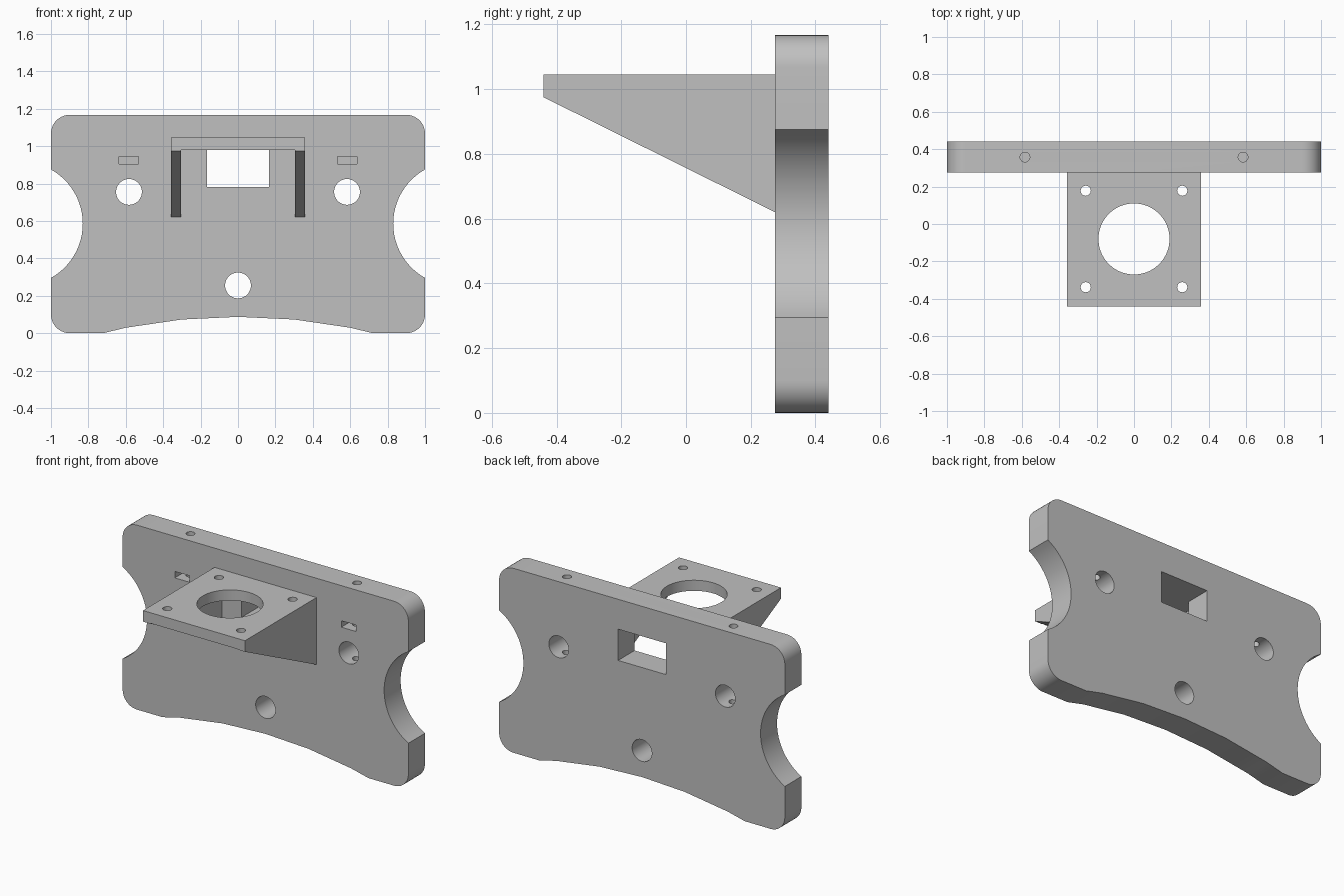
import bpy, bmesh, math
from mathutils import Matrix, Vector

cube = bpy.data.objects.get("Cube")
if cube:
    bpy.data.objects.remove(cube, do_unlink=True)

grey = bpy.data.materials.new("matte grey")
grey.use_nodes = True
colour = (0.53, 0.53, 0.53, 1)
grey.diffuse_color = colour
grey.node_tree.nodes["Principled BSDF"].inputs["Base Color"].default_value = colour


def make_object(name, bm):
    bmesh.ops.recalc_face_normals(bm, faces=bm.faces)
    mesh = bpy.data.meshes.new(name)
    bm.to_mesh(mesh)
    bm.free()
    mesh.materials.append(grey)
    obj = bpy.data.objects.new(name, mesh)
    bpy.context.collection.objects.link(obj)
    return obj


def prism(name, points, offset):
    """Extrude a closed outline of 3D points along an offset."""
    bm = bmesh.new()
    face = bm.faces.new([bm.verts.new(p) for p in points])
    result = bmesh.ops.extrude_face_region(bm, geom=[face])
    verts = [g for g in result["geom"] if isinstance(g, bmesh.types.BMVert)]
    bmesh.ops.translate(bm, verts=verts, vec=offset)
    return make_object(name, bm)


def box(x0, x1, y0, y1, z0, z1):
    base = [(x0, y0, z0), (x1, y0, z0), (x1, y1, z0), (x0, y1, z0)]
    return prism("box_cutter", base, (0, 0, z1 - z0))


def cylinder(start, end, radius, segments=48):
    start, end = Vector(start), Vector(end)
    axis = end - start
    turn = axis.to_track_quat("Z", "Y").to_matrix().to_4x4()
    bm = bmesh.new()
    bmesh.ops.create_cone(bm, cap_ends=True, segments=segments, radius1=radius,
                          radius2=radius, depth=axis.length,
                          matrix=Matrix.Translation((start + end) / 2) @ turn)
    return make_object("round_cutter", bm)


def cut(obj, cutters):
    bpy.context.view_layer.objects.active = obj
    for cutter in cutters:
        mod = obj.modifiers.new("cut", "BOOLEAN")
        mod.operation = "DIFFERENCE"
        mod.solver = "EXACT"
        mod.object = cutter
        bpy.ops.object.modifier_apply(modifier=mod.name)
        bpy.data.objects.remove(cutter, do_unlink=True)


def arc(cx, cz, radius, start, end, steps):
    angles = [math.radians(start + (end - start) * i / steps) for i in range(steps + 1)]
    return [(cx + radius * math.cos(a), cz + radius * math.sin(a)) for a in angles]


FRONT, BACK, TOP = 0.275, 0.44, 1.167
MID = (FRONT + BACK) / 2

# Back plate outline: shallow bottom arch, rounded corners, side grips
half = [(0.3, 0.073), (0.6, 0.029), (0.72, 0)]
half += arc(0.9, 0.1, 0.1, -90, 0, 10)
half += arc(1.162, 0.585, 0.332, 240.8, 119.2, 24)
half += arc(0.9, TOP - 0.1, 0.1, 0, 90, 10)
outline = [(0, 0.087)] + half + [(-x, z) for x, z in reversed(half)]
plate = prism("back_plate", [(x, FRONT, z) for x, z in outline], (0, BACK - FRONT, 0))

# Plate openings: window, mounting holes, nut slots and vertical screw holes
cutters = [box(-0.167, 0.167, 0.2, 0.5, 0.78, 0.978),
           cylinder((0, 0.2, 0.255), (0, 0.5, 0.255), 0.069)]
for side in (-1, 1):
    x = side * 0.583
    cutters += [cylinder((x, 0.2, 0.755), (x, 0.5, 0.755), 0.069),
                box(x - 0.052, x + 0.052, 0.2, 0.41, 0.904, 0.945),
                cylinder((x, MID, 0.6), (x, MID, 1.3), 0.026, 32)]
cut(plate, cutters)

# Shelf bracket: wedge hollowed underneath, leaving a shelf and two gussets
W, LIP, SHELF = 0.357, -0.44, 1.045
wedge = [(LIP, 0.975), (FRONT, 0.62), (FRONT, SHELF), (LIP, SHELF)]
bracket = prism("shelf_bracket", [(-W, y, z) for y, z in wedge], (2 * W, 0, 0))
cutters = [box(-0.305, 0.305, -0.6, 0.4, 0.5, 0.978),
           cylinder((0, -0.08, 0.9), (0, -0.08, 1.2), 0.19, 64)]
for x in (-0.258, 0.258):
    for y in (-0.338, 0.178):
        cutters.append(cylinder((x, y, 0.9), (x, y, 1.2), 0.027, 32))
cut(bracket, cutters)

# Smooth the rounded walls, keep the edges crisp
bpy.ops.object.select_all(action="DESELECT")
for obj in (plate, bracket):
    obj.select_set(True)
bpy.context.view_layer.objects.active = plate
bpy.ops.object.shade_smooth_by_angle(angle=math.radians(30))
